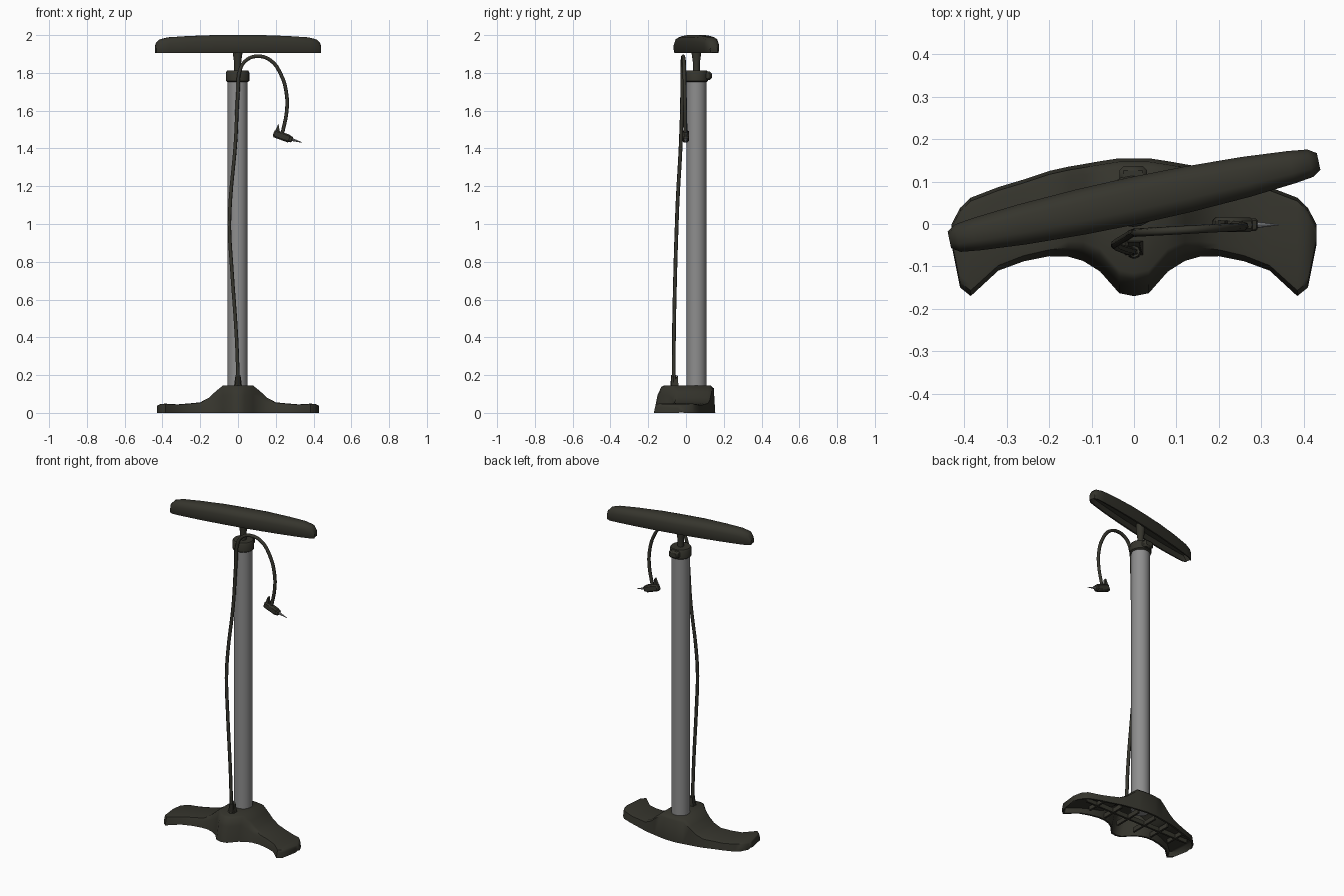
import bpy, bmesh, math
from mathutils import Vector, Matrix

cube = bpy.data.objects.get("Cube")
if cube:
    bpy.data.objects.remove(cube, do_unlink=True)


def material(name, color, roughness):
    m = bpy.data.materials.new(name)
    m.use_nodes = True
    m.diffuse_color = (*color, 1)
    b = m.node_tree.nodes["Principled BSDF"]
    b.inputs["Base Color"].default_value = (*color, 1)
    b.inputs["Roughness"].default_value = roughness
    return m


DARK = material("dark plastic", (0.036, 0.035, 0.026), 0.6)
METAL = material("grey metal", (0.27, 0.27, 0.27), 0.5)


def finish(name, bm, mat, angle=40):
    bmesh.ops.recalc_face_normals(bm, faces=bm.faces)
    me = bpy.data.meshes.new(name)
    bm.to_mesh(me)
    bm.free()
    me.materials.append(mat)
    ob = bpy.data.objects.new(name, me)
    bpy.context.scene.collection.objects.link(ob)
    bpy.ops.object.select_all(action='DESELECT')
    ob.select_set(True)
    bpy.context.view_layer.objects.active = ob
    bpy.ops.object.shade_smooth_by_angle(angle=math.radians(angle))
    return ob


def loft(name, rings, mat, angle=40):
    """Skin a row of closed rings and cap both ends."""
    bm = bmesh.new()
    loops = [[bm.verts.new(p) for p in ring] for ring in rings]
    n = len(loops[0])
    for a, b in zip(loops, loops[1:]):
        for i in range(n):
            j = (i + 1) % n
            bm.faces.new((a[i], a[j], b[j], b[i]))
    bm.faces.new(loops[0])
    bm.faces.new(loops[-1])
    return finish(name, bm, mat, angle)


def turned(name, profile, center, mat, sides=20):
    """Turn a (radius, height) profile round a vertical axis."""
    turn = [2 * math.pi * i / sides for i in range(sides)]
    return loft(name, [[(center[0] + r * math.cos(a), center[1] + r * math.sin(a), z)
                        for a in turn] for r, z in profile], mat)


def box(name, size, place, mat, tilt=0, bevel=0):
    bm = bmesh.new()
    bmesh.ops.create_cube(bm, size=1, matrix=Matrix.Translation(place)
                          @ Matrix.Rotation(tilt, 4, 'Y') @ Matrix.Diagonal((*size, 1)))
    if bevel:
        bmesh.ops.bevel(bm, geom=bm.edges[:], offset=bevel, segments=1, affect='EDGES')
    return finish(name, bm, mat)


def mirrored(half):
    return [(-s[0], *s[1:]) for s in reversed(half[1:])] + half


AXIS = (-0.002, 0.055)

# Foot plate: x, front y, back y, top height
foot = [(0, -.17, .155, .145), (.035, -.163, .155, .145), (.08, -.112, .148, .145),
        (.12, -.087, .141, .112), (.155, -.077, .135, .08), (.2, -.076, .125, .056),
        (.26, -.088, .105, .05), (.32, -.11, .087, .045), (.385, -.17, .062, .049),
        (.41, -.15, .038, .047), (.43, -.05, .0, .038)]
rings = []
for x, f, b, z in mirrored(foot):
    tip = abs(x) > .42
    lean = .27 * z
    inner = .004 if tip else z - .02
    lip = .012
    rings.append([(x, f, 0), (x, f + lean * .5, z * .65), (x, f + lean, z * .95),
                  (x, f + lean + .015, z), (x, b - .025, z), (x, b - .008, z * .9),
                  (x, b, 0), (x, b - lip, 0), (x, b - lip - .012, inner),
                  (x, f + lean + lip, inner), (x, f + lip, 0)])
loft("foot_plate", rings, DARK, 50)

# Ribs in the hollow underside
box("long_rib", (.74, .012, .028), (0, .02, .016), DARK)
for side in (-1, 1):
    for x, depth in ((.06, .19), (.17, .15), (.29, .13)):
        box("cross_rib", (.012, depth, .028), (side * x, .02, .016), DARK)

# Barrel, collar and plunger rod
turned("barrel", [(.053, .06), (.053, 1.765)], AXIS, METAL, 24)
turned("barrel_collar", [(.054, 1.752), (.062, 1.758), (.062, 1.802), (.056, 1.812),
                         (.022, 1.812)], AXIS, DARK)
box("collar_clip", (.065, .045, .045), (AXIS[0], .114, 1.785), DARK, bevel=.01)
turned("plunger_rod", [(.018, 1.8), (.018, 1.85), (.025, 1.9), (.027, 1.96)],
       AXIS, DARK, 12)

# Handle: distance from middle, half width, top height
grip = [(0, .056, 2.0), (.13, .054, 2.0), (.27, .048, 1.995), (.38, .039, 1.988),
        (.425, .033, 1.976), (.445, .02, 1.955)]
spin = Matrix.Translation((0, .055, 0)) @ Matrix.Rotation(math.radians(12), 4, 'Z')
rings = []
for u, w, top in mirrored(grip):
    low = 1.906
    roof = low + (.003 if abs(u) > .43 else .035)
    side = [(w * .88, low), (w, low + .018), (w, top - .032), (w * .8, top - .01),
            (w * .4, top)]
    under = [(-w * .7, low), (-w * .62, roof), (w * .62, roof), (w * .7, low)]
    section = side + [(-v, z) for v, z in reversed(side)] + under
    rings.append([spin @ Vector((u, v, z)) for v, z in section])
loft("handle", rings, DARK, 50)

# Hose
path = [(0, -.065, .19), (-.008, -.064, .4), (-.034, -.056, .78), (-.045, -.05, .97),
        (-.04, -.044, 1.13), (-.014, -.028, 1.42), (0, -.02, 1.7), (.012, -.02, 1.82),
        (.045, -.018, 1.868), (.1, -.015, 1.888), (.17, -.011, 1.868), (.228, -.008, 1.79),
        (.258, -.006, 1.68), (.257, -.004, 1.59), (.236, -.003, 1.485)]
curve = bpy.data.curves.new("hose", 'CURVE')
curve.dimensions = '3D'
curve.bevel_depth = .01
curve.bevel_resolution = 1
curve.resolution_u = 4
curve.use_fill_caps = True
spline = curve.splines.new('BEZIER')
spline.bezier_points.add(len(path) - 1)
for point, co in zip(spline.bezier_points, path):
    point.co = co
    point.handle_left_type = point.handle_right_type = 'AUTO'
curve.materials.append(DARK)
bpy.context.scene.collection.objects.link(bpy.data.objects.new("hose", curve))

# Hose outlet on the foot: a small wedge
loft("hose_outlet", [[(x, -.078, .135), (x, -.04, .135), (x * .6, -.043, .2),
                      (x * .6, -.052, .185)] for x in (-.022, .022)], DARK)
turned("hose_socket", [(.018, .13), (.014, .2)], (0, -.065), DARK, 8)

# Valve head with locking lever and needle
tilt = math.radians(20)
box("valve_head", (.095, .034, .042), (.233, -.002, 1.465), DARK, tilt, .008)
box("valve_nut", (.025, .03, .032), (.276, -.002, 1.45), DARK, tilt, .005)
loft("lever", [[(.185, y, 1.47), (.222, y, 1.485), (.214, y, 1.532), (.204, y, 1.508)]
               for y in (-.012, .008)], DARK)
bm = bmesh.new()
bmesh.ops.create_cone(bm, cap_ends=True, segments=8, radius1=.009, radius2=.001, depth=.065,
                      matrix=Matrix.Translation((.31, -.002, 1.44))
                      @ Matrix.Rotation(math.pi / 2 + tilt * .8, 4, 'Y'))
finish("needle", bm, METAL)
